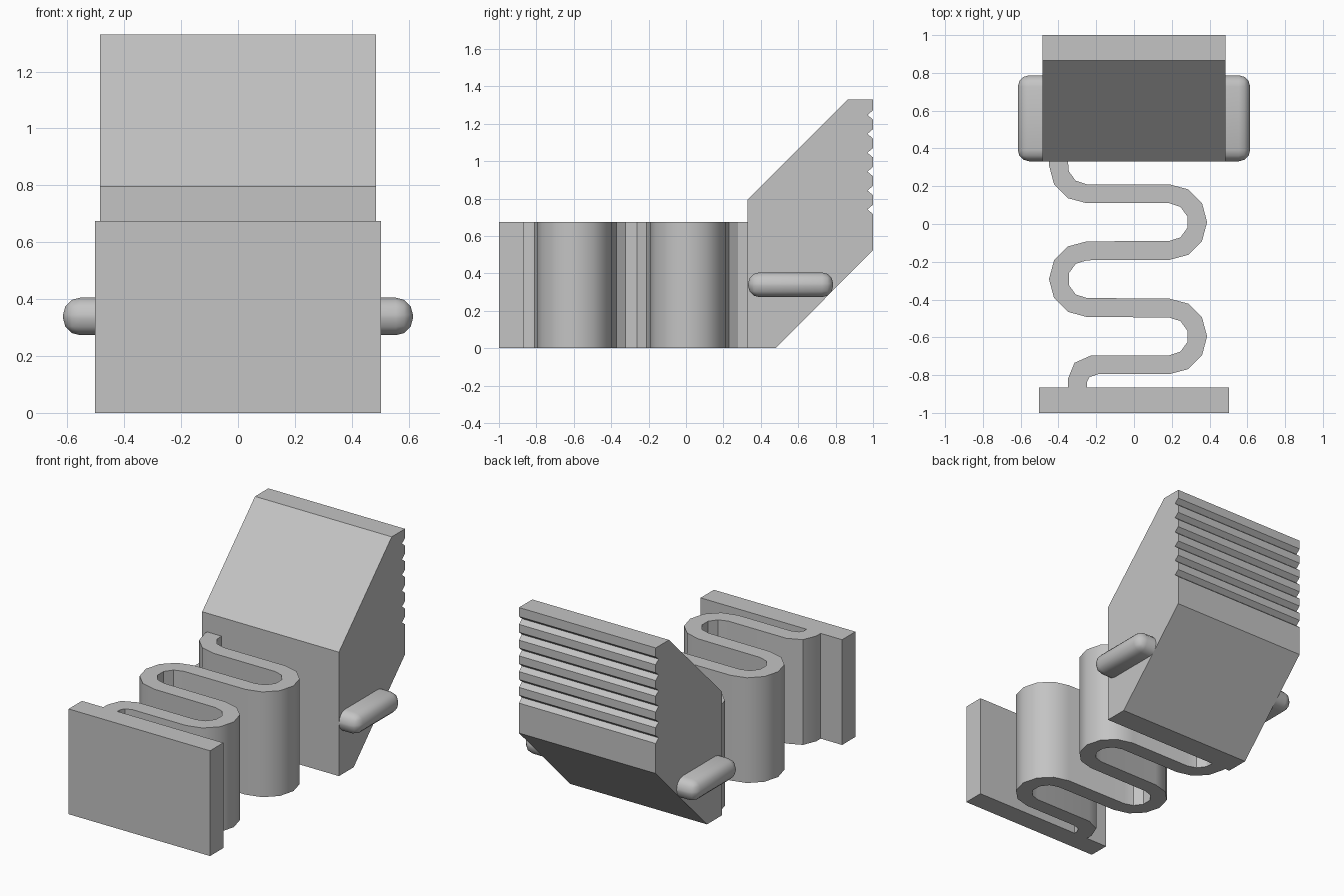
import bpy
import bmesh
from math import radians, cos, sin

cube = bpy.data.objects.get("Cube")
if cube:
    bpy.data.objects.remove(cube, do_unlink=True)

grey = bpy.data.materials.new("plain grey")
grey.use_nodes = True
colour = (0.55, 0.55, 0.55, 1)
grey.diffuse_color = colour
grey.node_tree.nodes["Principled BSDF"].inputs["Base Color"].default_value = colour


def finish(name, bm):
    """Turn a bmesh into an object, smooth except at sharp edges."""
    bmesh.ops.recalc_face_normals(bm, faces=bm.faces)
    mesh = bpy.data.meshes.new(name)
    bm.to_mesh(mesh)
    bm.free()
    mesh.materials.append(grey)
    obj = bpy.data.objects.new(name, mesh)
    bpy.context.collection.objects.link(obj)
    bpy.ops.object.select_all(action="DESELECT")
    obj.select_set(True)
    bpy.context.view_layer.objects.active = obj
    bpy.ops.object.shade_smooth_by_angle(angle=radians(31))
    return obj


def extrude(name, points, vector):
    """Close a 3D outline into a face and sweep it along the vector."""
    bm = bmesh.new()
    face = bm.faces.new([bm.verts.new(p) for p in points])
    swept = bmesh.ops.extrude_face_region(bm, geom=[face])["geom"]
    verts = [v for v in swept if isinstance(v, bmesh.types.BMVert)]
    bmesh.ops.translate(bm, verts=verts, vec=vector)
    return finish(name, bm)


def box(name, low, high, bevel=0):
    bm = bmesh.new()
    bmesh.ops.create_cube(bm, size=1)
    for v in bm.verts:
        v.co = [(a + b) / 2 + c * (b - a) for a, b, c in zip(low, high, v.co)]
    if bevel:
        bmesh.ops.bevel(bm, geom=bm.edges[:], offset=bevel, segments=3,
                        profile=0.5, affect="EDGES")
    return finish(name, bm)


def arc(cx, cy, r, start, end, step):
    count = round(abs(end - start) / step)
    angles = [radians(start + (end - start) * i / count) for i in range(count + 1)]
    return [(cx + r * cos(a), cy + r * sin(a)) for a in angles]


# Thumb block: slanted side profile with a row of grip grooves in the back
profile = [(0.33, 0), (0.48, 0), (1, 0.525)]
for i in range(6):
    z = 0.742 + 0.101 * i
    profile += [(1, z - 0.025), (0.97, z), (1, z + 0.025)]
profile += [(1, 1.33), (0.865, 1.33), (0.33, 0.795)]
extrude("thumb_block", [(-0.485, y, z) for y, z in profile], (0.97, 0, 0))

# Pivot bar: rounded bar passing through the block
box("pivot_bar", (-0.615, 0.332, 0.273), (0.615, 0.787, 0.405), 0.06)

# Base plate
box("base_plate", (-0.502, -1, 0), (0.502, -0.865, 0.675))

# Spring: left and right walls of the winding strip, bend by bend
left_wall = [(-0.45, 0.34)] + arc(-0.25, 0.31, 0.2, 180, 270, 30)
right_wall = [(-0.35, 0.34)] + arc(-0.25, 0.31, 0.1, 198, 270, 36)
for side, cx, cy in ((1, 0.187, 0.01), (-1, -0.25, -0.292), (1, 0.187, -0.595)):
    if side > 0:
        outer = arc(cx, cy, 0.2, 90, -90, 30)
        inner = arc(cx, cy, 0.1, 90, -90, 36)
        left_wall += inner
        right_wall += outer
    else:
        left_wall += arc(cx, cy, 0.2, 90, 270, 30)
        right_wall += arc(cx, cy, 0.1, 90, 270, 36)
left_wall += [(-0.225, -0.695), (-0.315, -0.735), (-0.35, -0.82), (-0.35, -0.87)]
right_wall += [(-0.19, -0.795), (-0.235, -0.81), (-0.25, -0.84), (-0.25, -0.87)]
outline = left_wall + right_wall[::-1]
extrude("spring", [(x, y, 0) for x, y in outline], (0, 0, 0.675))
